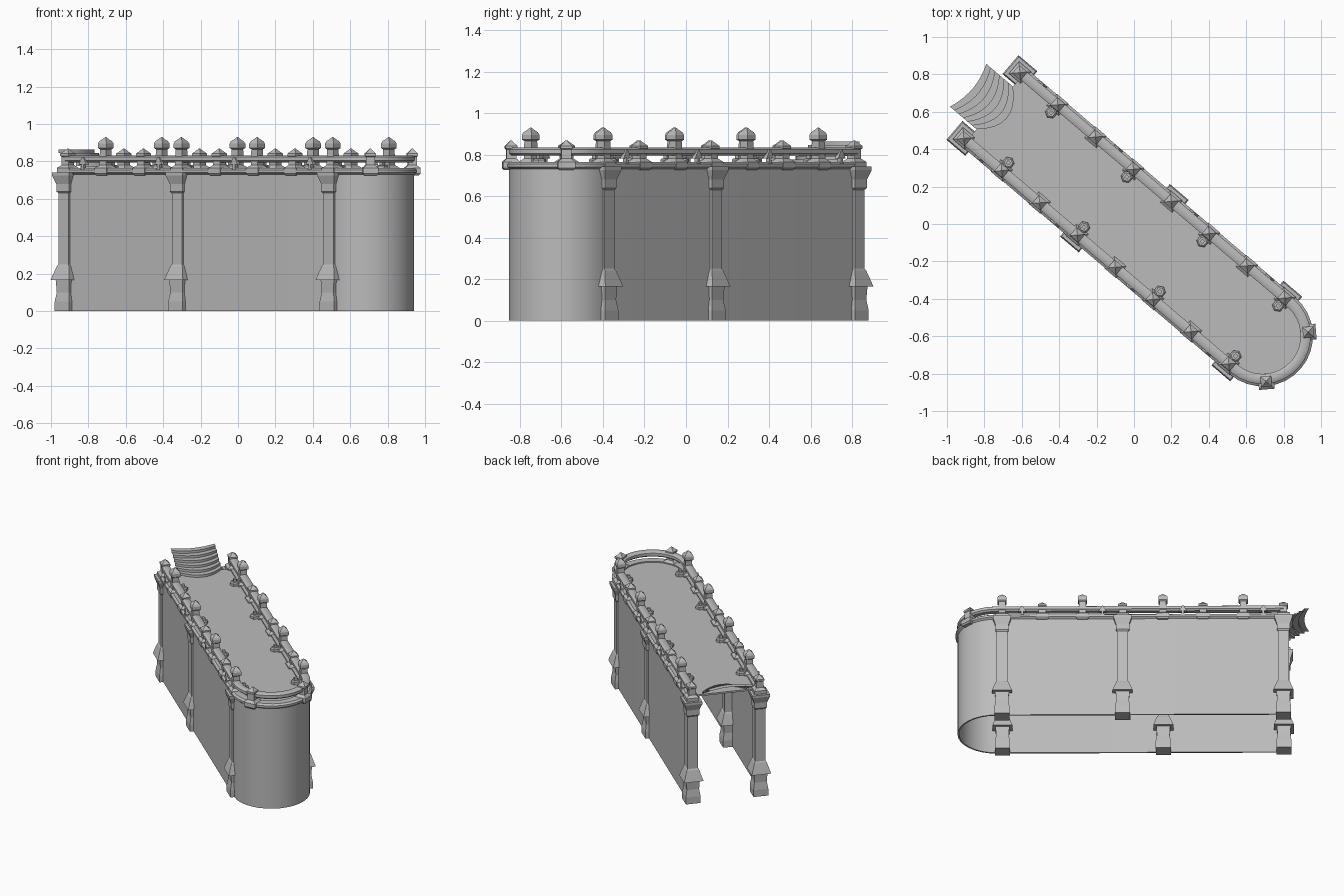
import bpy, bmesh, math

if "Cube" in bpy.data.objects:
    bpy.data.objects.remove(bpy.data.objects["Cube"], do_unlink=True)

stone = bpy.data.materials.new("grey_stone")
stone.use_nodes = True
GREY = (0.5, 0.5, 0.5, 1)
stone.diffuse_color = GREY
stone.node_tree.nodes["Principled BSDF"].inputs["Base Color"].default_value = GREY

# Platform frame: x runs along the length, y across, then everything is turned
TURN = math.radians(-40.4)
START, BEND, HALF = -0.99, 0.91, 0.231
SPACING = 1.86 / 7


def finish(name, bm, smooth=False):
    bmesh.ops.recalc_face_normals(bm, faces=bm.faces)
    mesh = bpy.data.meshes.new(name)
    bm.to_mesh(mesh)
    bm.free()
    mesh.materials.append(stone)
    ob = bpy.data.objects.new(name, mesh)
    bpy.context.collection.objects.link(ob)
    ob.rotation_euler.z = TURN
    ob.location = (-0.006, -0.008, 0)
    if smooth:
        bpy.ops.object.select_all(action='DESELECT')
        ob.select_set(True)
        bpy.context.view_layer.objects.active = ob
        bpy.ops.object.shade_smooth_by_angle(angle=math.radians(35))
    return ob


def outline(r, start=START, steps=16):
    """Open U-shaped path: straight side, round end, straight side."""
    pts = [(start, -r)]
    for i in range(steps + 1):
        a = math.pi * (i / steps - 0.5)
        pts.append((BEND + r * math.cos(a), r * math.sin(a)))
    return pts + [(start, r)]


def sweep(name, profile):
    """Sweep a closed (radius, height) section along the outline."""
    bm = bmesh.new()
    rails = [[bm.verts.new((x, y, z)) for x, y in outline(r)] for r, z in profile]
    for a, b in zip(rails, rails[1:] + rails[:1]):
        for i in range(len(a) - 1):
            bm.faces.new((a[i], a[i + 1], b[i + 1], b[i]))
    for end in (0, -1):
        bm.faces.new([rail[end] for rail in rails])
    return finish(name, bm, True)


def slab(name, pts, z0, z1):
    bm = bmesh.new()
    face = bm.faces.new([bm.verts.new((x, y, z0)) for x, y in pts])
    new = bmesh.ops.extrude_face_region(bm, geom=[face])["geom"]
    bmesh.ops.translate(bm, vec=(0, 0, z1 - z0),
                        verts=[g for g in new if isinstance(g, bmesh.types.BMVert)])
    return finish(name, bm)


def turned(name, profile, x, y, angle=0, sides=4):
    """Stack of polygon rings from (half width, height) pairs."""
    bm = bmesh.new()
    rings = []
    for w, z in profile:
        r = w / math.cos(math.pi / sides)
        ring = []
        for k in range(sides):
            a = angle + math.tau * (k + 0.5) / sides
            ring.append(bm.verts.new((x + r * math.cos(a), y + r * math.sin(a), z)))
        rings.append(ring)
    for a, b in zip(rings, rings[1:]):
        for k in range(sides):
            n = (k + 1) % sides
            bm.faces.new((a[k], a[n], b[n], b[k]))
    bm.faces.new(rings[0])
    bm.faces.new(rings[-1])
    return finish(name, bm)


# Walls, deck and balustrade rails
sweep("wall", [(0.256, 0), (0.256, 0.74), (0.245, 0.74), (0.245, 0)])
slab("deck", outline(0.25, START + 0.02), 0.745, 0.757)
sweep("lower_rail", [(0.25, 0.725), (0.27, 0.74), (0.27, 0.755), (0.256, 0.765),
                     (0.206, 0.765), (0.206, 0.745)])
sweep("upper_rail", [(0.246, 0.795), (0.258, 0.805), (0.258, 0.825), (0.245, 0.833),
                     (0.217, 0.833), (0.204, 0.825), (0.204, 0.805), (0.216, 0.795)])

# Posts, tall and short, with pointed caps
BASE = [(0.034, 0.725), (0.042, 0.735), (0.042, 0.765), (0.024, 0.78)]
SHORT = BASE + [(0.024, 0.825), (0.029, 0.83), (0.029, 0.842), (0.018, 0.852), (0.003, 0.868)]
TALL = BASE + [(0.022, 0.865), (0.03, 0.872), (0.03, 0.895), (0.024, 0.908),
               (0.013, 0.918), (0.002, 0.93)]
COLUMN = [(0.05, 0), (0.05, 0.05), (0.042, 0.1), (0.046, 0.165), (0.066, 0.165),
          (0.055, 0.2), (0.042, 0.24), (0.036, 0.25), (0.036, 0.63), (0.044, 0.64),
          (0.044, 0.68), (0.06, 0.725), (0.06, 0.742)]


def arrow(x, side):
    """Pointed ornament standing between the rails."""
    bm = bmesh.new()
    half = [(0.016, 0.755), (0.008, 0.765), (0.008, 0.785), (0.028, 0.78), (0.016, 0.803), (0.004, 0.825)]
    pts = half + [(-w, z) for w, z in reversed(half)]
    face = bm.faces.new([bm.verts.new((x + w, side * 0.245, z)) for w, z in pts])
    new = bmesh.ops.extrude_face_region(bm, geom=[face])["geom"]
    bmesh.ops.translate(bm, vec=(0, side * 0.022, 0),
                        verts=[g for g in new if isinstance(g, bmesh.types.BMVert)])
    finish("arrow_ornament", bm)


for side, columns in ((-1, (0, 3, 7)), (1, (0, 4, 7))):
    for i in range(8):
        x, y = START + SPACING * i, side * HALF
        tall = i % 2 == 1
        turned("tall_post" if tall else "short_post", TALL if tall else SHORT, x, y)
        if i in columns:
            turned("column", COLUMN, x, y)
        if tall:
            inner = y - side * 0.055
            turned("hexagon_bracket", [(0.028, 0.757), (0.028, 0.775), (0.02, 0.782)], x, inner, sides=6)
            turned("bracket_block", [(0.01, 0.78), (0.01, 0.8)], x, inner)
        if i % 2 == 0:
            arrow(x + SPACING / 2, side)

# Posts on the round end
for a in (-math.pi / 4, math.pi / 4):
    turned("end_post", SHORT, BEND + 0.245 * math.cos(a), 0.245 * math.sin(a), a)

# Curved steps rising outward from a landing on the deck
rows = [(-0.86, 0.759, 0.1), (-0.97, 0.759, 0.085)]
STEPS = 6
for s in range(STEPS):
    t = (s + 1) / STEPS
    rise = 0.759 + 0.104 * t
    rows.append((rows[-1][0], rise, rows[-1][2]))
    rows.append((-0.97 - 0.187 * t, rise, 0.085 - 0.055 * t))
bm = bmesh.new()
grid = []
for u, z, bulge in rows:
    line = []
    for k in range(13):
        f = k / 6 - 1
        line.append(bm.verts.new((u + bulge * (1 - f * f), 0.15 * f, z)))
    grid.append(line)
for a, b in zip(grid, grid[1:]):
    for k in range(12):
        bm.faces.new((a[k], a[k + 1], b[k + 1], b[k]))
finish("curved_steps", bm, True)
